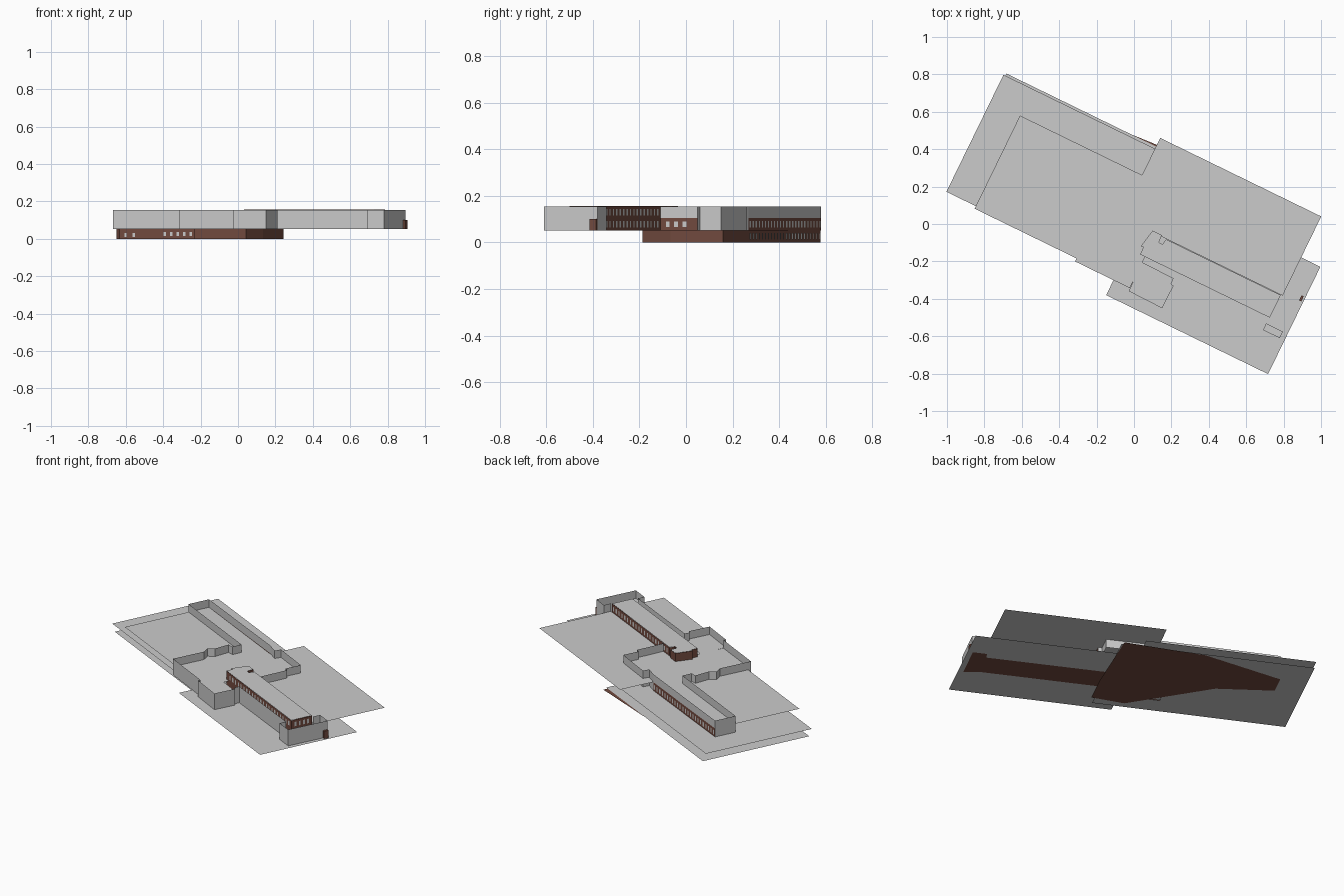
import bpy, math

if "Cube" in bpy.data.objects:
    bpy.data.objects.remove(bpy.data.objects["Cube"])

ANG = math.radians(-26)
CA, SA = math.cos(ANG), math.sin(ANG)
Z0, Z1, Z2, Z3 = 0.0, 0.052, 0.105, 0.155      # storey levels


def place(u, v, z):
    """Building axes (u along the wings, v across) to world."""
    return (u * CA - v * SA, u * SA + v * CA, z)


def material(name, rgb):
    m = bpy.data.materials.new(name)
    m.diffuse_color = (*rgb, 1)
    m.use_nodes = True
    m.node_tree.nodes["Principled BSDF"].inputs["Base Color"].default_value = m.diffuse_color
    return m


BROWN = material("brown_brick", (0.17, 0.07, 0.05))
GLASS = material("pale_window", (0.72, 0.72, 0.70))


def make(name, faces, mat=None):
    """One object from a list of faces, each a list of (u, v, z)."""
    verts, polys = [], []
    for f in faces:
        polys.append(range(len(verts), len(verts) + len(f)))
        verts += [place(*p) for p in f]
    me = bpy.data.meshes.new(name)
    me.from_pydata(verts, [], [list(p) for p in polys])
    me.update()
    if mat:
        me.materials.append(mat)
    ob = bpy.data.objects.new(name, me)
    bpy.context.collection.objects.link(ob)
    return ob


def wall(a, b, z0, z1, outward=True):
    q = [(*a, z0), (*b, z0), (*b, z1), (*a, z1)]
    return q[::-1] if outward else q


def walls(pts, z0, z1, outward=True):
    return [wall(a, b, z0, z1, outward) for a, b in zip(pts, pts[1:])]


def flat(pts, z, up=True):
    """Flat face from points listed clockwise."""
    f = [(u, v, z) for u, v in pts]
    return f[::-1] if up else f


def rect(u0, u1, v0, v1):
    return [(u0, v0), (u0, v1), (u1, v1), (u1, v0)]


def windows(a, b, z0, z1, n, fill=0.45, off=0.002):
    """Row of n panes just outside the wall a-b (walked clockwise)."""
    du, dv = b[0] - a[0], b[1] - a[1]
    ln = math.hypot(du, dv)
    ou, ov = -dv / ln * off, du / ln * off
    out = []
    for i in range(n):
        p, q = [(a[0] + du * t + ou, a[1] + dv * t + ov)
                for t in ((i + 0.5 - fill / 2) / n, (i + 0.5 + fill / 2) / n)]
        out.append(wall(p, q, z0, z1))
    return out


# Ground terraces, one sheet per storey level
make("lower_terrace", [flat(rect(-0.965, 0.18, -0.275, 0.424), 0.003)])
make("rear_terrace", [flat(rect(-0.977, 0.03, -0.285, 0.411), Z1)])
make("front_terrace", [flat(rect(0.033, 0.996, -0.407, 0.231), Z1)])
make("upper_terrace", [flat([
    (-0.802, -0.30), (-0.802, 0.254), (-0.076, 0.254), (-0.076, 0.475),
    (0.882, 0.475), (0.882, 0.004), (0.13, 0.004), (0.13, -0.318),
    (-0.196, -0.318), (-0.196, -0.30)], Z2)])

# Building outline, walked clockwise from the far end of the rear wing
rear_back = [(-0.803, 0.254), (-0.082, 0.258)]
rear_core = [(-0.082, 0.258), (-0.009, 0.246), (-0.006, 0.286),
             (0.235, 0.282), (0.234, 0.181), (0.257, 0.181)]
core_side = [(0.257, 0.181), (0.26, 0.004)]
wing_back = [(0.26, 0.004), (0.875, 0.004)]
front_side = [(0.882, 0.004), (0.882, 0.051), (0.971, 0.05), (0.968, -0.207),
              (0.868, -0.207), (0.868, -0.165), (0.318, -0.168),
              (0.318, -0.20), (0.335, -0.205), (0.332, -0.339),
              (0.133, -0.335), (0.133, -0.320), (-0.196, -0.318),
              (-0.194, -0.117), (-0.224, -0.076), (-0.20, -0.04),
              (-0.21, 0.054), (-0.174, 0.06), (-0.175, 0.12),
              (-0.803, 0.12), (-0.803, 0.254)]

# Grey lower walls and grey upper parapet band
make("grey_lower_walls", walls(rear_core, Z1, Z2) + walls(front_side, Z1, Z2))
make("grey_upper_walls", [f for part in (rear_back, rear_core, core_side, front_side)
                          for f in walls(part, Z2, Z3, outward=False)])

# Brown basement under the rear wing and the core
basement = [(-0.80, 0.253), (-0.085, 0.253), (0.15, 0.25), (0.15, 0.0),
            (0.12, -0.15), (-0.19, -0.15), (-0.175, 0.135), (-0.77, 0.135),
            (-0.80, 0.16), (-0.80, 0.253)]
make("basement_walls", walls(basement, Z0, Z1), BROWN)
make("basement_floor", [flat([
    (-0.803, 0.12), (-0.803, 0.254), (-0.32, 0.418), (0.168, 0.45),
    (0.20, 0.0), (0.20, -0.21), (0.0, -0.23), (-0.467, 0.06)], Z0, up=False)], BROWN)

# Brown walls of the rear wing and the core at the middle storey
make("middle_storey_brick", walls(rear_back, Z1, Z2) + walls(core_side, Z1, Z2), BROWN)

# Front wing: brick walls, underside, flat roof with stair head
WB, WF = 0.002, -0.132
wing = [(0.085, -0.09), (0.105, 0.012), (0.16, 0.012), (0.163, -0.03),
        (0.185, -0.03), (0.19, WB), (0.872, WB), (0.872, WF), (0.10, WF),
        (0.10, -0.09), (0.085, -0.09)]
make("front_wing_walls", walls(wing, Z1, 0.157), BROWN)
make("front_wing_roof", [flat(wing[:-1], 0.158)])
make("front_wing_underside", [flat([
    (0.14, -0.16), (0.14, 0.01), (0.875, 0.004), (0.882, 0.045),
    (0.965, 0.045), (0.965, -0.19), (0.87, -0.165)], Z1 - 0.002, up=False)], BROWN)
make("end_pier", walls([(0.972, 0.05), (0.985, 0.05), (0.985, 0.02), (0.972, 0.02)],
                       Z1, Z2 - 0.005)
     + [flat(rect(0.972, 0.985, 0.02, 0.05), Z2 - 0.005)], BROWN)

# Dark porch floor and the strip at the wing end
make("porch_floor", [flat([(0.133, -0.335), (0.125, -0.165), (0.318, -0.168),
                           (0.318, -0.20), (0.335, -0.205), (0.332, -0.339)],
                          Z2, up=False)])
make("wing_end_strip", [flat(rect(0.868, 0.968, -0.207, -0.168), Z2, up=False)])

# Window rows
rows = []
for z in (0.012, 0.064):
    rows += windows(rear_back[0], rear_back[1], z, z + 0.028, 24, 0.4)
for z in (0.064, 0.116):
    rows += windows((0.20, WB), (0.87, WB), z, z + 0.028, 20, 0.4)
rows += windows((0.872, -0.01), (0.872, -0.12), 0.116, 0.144, 4)
rows += windows((0.86, WF), (0.13, WF), 0.116, 0.144, 22, 0.4)
rows += windows((0.258, 0.14), (0.26, 0.02), 0.066, 0.09, 3)
rows += windows((-0.25, 0.135), (-0.52, 0.135), 0.014, 0.036, 7, 0.35)
rows += windows((-0.66, 0.135), (-0.76, 0.135), 0.010, 0.032, 2, 0.25)
make("window_panes", rows, GLASS)
